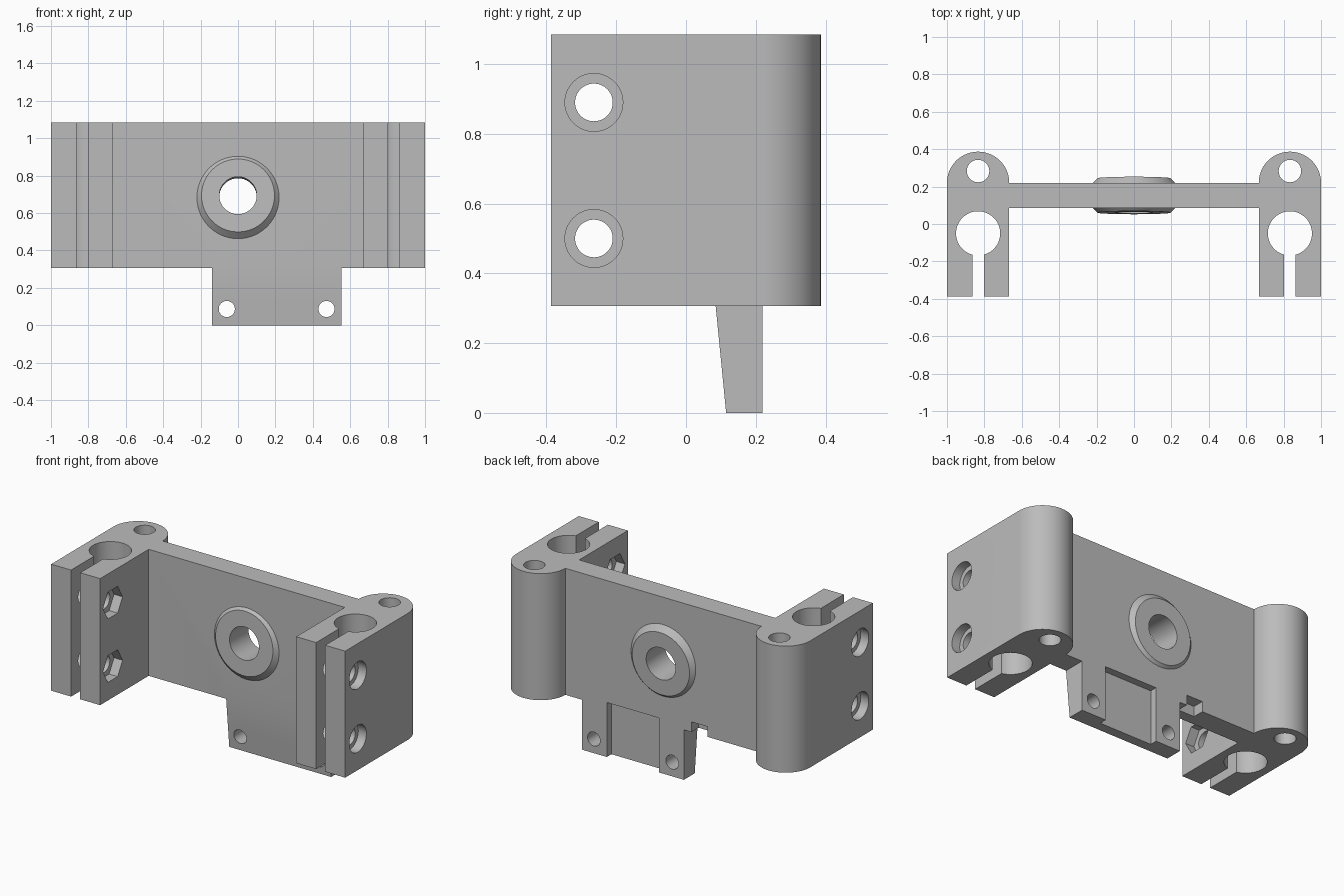
import bpy
import bmesh
from math import cos, sin, pi, radians
from mathutils import Matrix

cube = bpy.data.objects.get("Cube")
if cube:
    bpy.data.objects.remove(cube, do_unlink=True)

grey = bpy.data.materials.new("plain_grey")
grey.use_nodes = True
grey.diffuse_color = (0.5, 0.5, 0.5, 1)
grey.node_tree.nodes["Principled BSDF"].inputs["Base Color"].default_value = grey.diffuse_color

LOW, TOP = 0.307, 1.085        # height range of the body
FRONT, BACK = 0.085, 0.22      # depth range of the plate
ROD_X, HALF = 0.8335, 0.1665   # clamp centre and half width


def circle(u, v, r, n=64, start=0.0, sweep=2 * pi):
    steps = n if sweep == 2 * pi else n - 1
    return [(u + r * cos(start + sweep * i / steps),
             v + r * sin(start + sweep * i / steps)) for i in range(n)]


def rect(u0, v0, u1, v1):
    return [(u0, v0), (u1, v0), (u1, v1), (u0, v1)]


def loft(name, axis, sections):
    """Closed solid through matching outlines placed along an axis."""
    place = {"x": lambda p, d: (d, p[0], p[1]),
             "y": lambda p, d: (p[0], d, p[1]),
             "z": lambda p, d: (p[0], p[1], d)}[axis]
    bm = bmesh.new()
    rings = [[bm.verts.new(place(p, d)) for p in pts] for d, pts in sections]
    n = len(rings[0])
    for a, b in zip(rings, rings[1:]):
        for i in range(n):
            j = (i + 1) % n
            bm.faces.new((a[i], a[j], b[j], b[i]))
    bm.faces.new(rings[0])
    bm.faces.new(rings[-1])
    bmesh.ops.recalc_face_normals(bm, faces=bm.faces)
    mesh = bpy.data.meshes.new(name)
    bm.to_mesh(mesh)
    bm.free()
    mesh.materials.append(grey)
    obj = bpy.data.objects.new(name, mesh)
    bpy.context.collection.objects.link(obj)
    return obj


def prism(name, axis, pts, lo, hi):
    return loft(name, axis, [(lo, pts), (hi, pts)])


def combine(target, tools, operation):
    """Apply boolean tools one by one, then discard them."""
    for tool in tools:
        mod = target.modifiers.new("boolean", "BOOLEAN")
        mod.operation = operation
        mod.solver = "EXACT"
        mod.object = tool
        bpy.context.view_layer.update()
        graph = bpy.context.evaluated_depsgraph_get()
        mesh = bpy.data.meshes.new_from_object(target.evaluated_get(graph))
        target.modifiers.clear()
        target.data = mesh
        bpy.data.objects.remove(tool, do_unlink=True)


def finish(obj):
    bpy.ops.object.select_all(action="DESELECT")
    obj.select_set(True)
    bpy.context.view_layer.objects.active = obj
    bpy.ops.object.shade_smooth_by_angle(angle=radians(25))


# Split clamps with a rounded back, one on each side
for side, label in ((1, "left"), (-1, "right")):
    cx = side * ROD_X
    outline = circle(cx, BACK, HALF, 48, 0, pi)
    outline += [(cx - HALF, -0.387), (cx + HALF, -0.387)]
    clamp = prism(label + "_clamp", "z", outline, LOW, TOP)
    cutters = [
        prism("rod_bore", "z", circle(cx, -0.05, 0.118), 0, 2),
        prism("clamp_slot", "z", rect(cx - 0.031, -1, cx + 0.031, -0.1), 0, 2),
        prism("pin_hole", "z", circle(cx, 0.283, 0.06, 48), 0, 2),
    ]
    for z in (0.5, 0.89):
        y = -0.264
        cutters += [
            prism("bolt_hole", "x", circle(y, z, 0.054, 48), side * 0.5, side * 1.2),
            prism("bolt_head_pocket", "x", circle(y, z, 0.083, 48), side * 0.945, side * 1.2),
            prism("nut_pocket", "x", circle(y, z, 0.095, 6), side * 0.5, side * 0.725),
        ]
    combine(clamp, cutters, "DIFFERENCE")
    finish(clamp)

# Cross plate with the tapered mounting tab below it
inner = ROD_X - HALF
plate = prism("cross_plate", "y", rect(-inner, LOW, inner, TOP), FRONT, BACK)
tab = prism("mounting_tab", "x",
            [(FRONT, LOW), (BACK, LOW), (BACK, 0), (0.115, 0)], -0.14, 0.553)

# Chamfered boss through the plate, leaning slightly upward
lean = Matrix.Translation((0, 0.1525, 0.69)) @ Matrix.Rotation(radians(-2.5), 4, "X")
boss = loft("boss", "y", [(d, circle(0, 0, r, 96)) for d, r in
                          ((-0.092, 0.195), (-0.055, 0.232), (0.055, 0.232), (0.092, 0.195))])
bore = prism("boss_bore", "y", circle(0, 0, 0.1, 64), -0.5, 0.5)
for part in (boss, bore):
    part.data.transform(lean)
combine(plate, [tab, boss], "UNION")

# Bore, screw holes, back recess and small back notch
cuts = [bore,
        prism("tab_recess", "y", rect(0.028, -0.1, 0.385, 0.335), BACK - 0.045, 0.5),
        prism("plate_notch", "y", rect(-0.3, 0.2, -0.19, 0.37), BACK - 0.07, 0.5)]
cuts += [prism("screw_hole", "y", circle(x, 0.087, 0.043, 40), -0.5, 0.5) for x in (-0.06, 0.473)]
combine(plate, cuts, "DIFFERENCE")
finish(plate)
